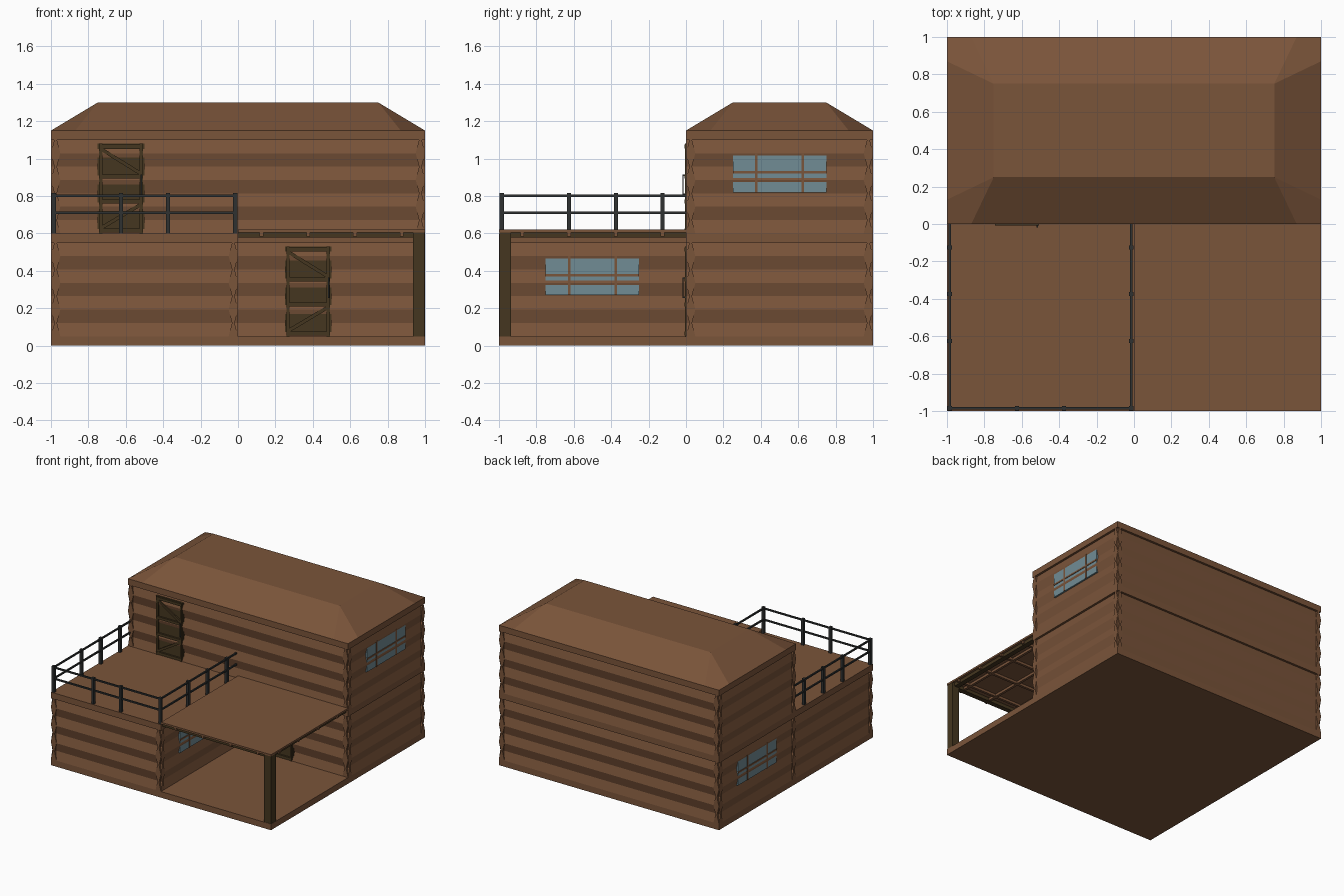
import bpy, bmesh, math
from mathutils import Vector

if "Cube" in bpy.data.objects:
    bpy.data.objects.remove(bpy.data.objects["Cube"])

def material(name, rgb):
    m = bpy.data.materials.new(name)
    m.diffuse_color = (*rgb, 1)
    m.use_nodes = True
    m.node_tree.nodes["Principled BSDF"].inputs["Base Color"].default_value = m.diffuse_color
    return m

BROWN = material("brown timber", (0.195, 0.089, 0.042))
DARK = material("dark wood", (0.060, 0.037, 0.014))
GLASS = material("window glass", (0.165, 0.262, 0.300))
METAL = material("dark metal", (0.028, 0.031, 0.031))

def finish(name, bm, mat):
    bmesh.ops.recalc_face_normals(bm, faces=bm.faces[:])
    me = bpy.data.meshes.new(name)
    bm.to_mesh(me)
    bm.free()
    me.materials.append(mat)
    ob = bpy.data.objects.new(name, me)
    bpy.context.collection.objects.link(ob)
    return ob

def box(name, x, y, z, mat):
    bm = bmesh.new()
    bmesh.ops.create_cube(bm, size=1)
    for v in bm.verts:
        v.co = Vector([(r[0] + r[1]) / 2 + c * (r[1] - r[0]) for r, c in zip((x, y, z), v.co)])
    return finish(name, bm, mat)

def prism(name, profile, offset, mat):
    """Extrude a closed 3D outline along an offset."""
    bm = bmesh.new()
    f = bm.faces.new([bm.verts.new(p) for p in profile])
    r = bmesh.ops.extrude_face_region(bm, geom=[f])
    bmesh.ops.translate(bm, vec=offset, verts=[g for g in r["geom"] if isinstance(g, bmesh.types.BMVert)])
    return finish(name, bm, mat)

def log_wall(name, axis, face, inward, lo, hi, z0):
    """Zigzag plank wall; axis is its running direction."""
    depth = lambda k: 0.018 * (k % 2)
    rows = [(k, z0 + 0.5 * k / 7) for k in range(8)]
    outline = [(face + inward * depth(k), z) for k, z in rows]
    outline += [(face + inward * (0.05 - depth(k)), z) for k, z in reversed(rows)]
    if axis == "x":
        prism(name, [(lo, d, z) for d, z in outline], (hi - lo, 0, 0), BROWN)
    else:
        prism(name, [(d, lo, z) for d, z in outline], (0, hi - lo, 0), BROWN)

# Base slab, floor bands and eaves
box("base_slab", (-1, 1), (-1, 1), (0, 0.05), BROWN)
box("deck_floor", (-1, 0), (-1, 0), (0.55, 0.6), BROWN)
box("upper_floor", (-1, 1), (0, 1), (0.55, 0.6), BROWN)
box("eaves", (-1, 1), (0, 1), (1.1, 1.15), BROWN)

# Walls of the two-storey block and the low front wing
for level, z0 in (("lower", 0.05), ("upper", 0.6)):
    log_wall(level + "_front_wall", "x", 0, 1, -1, 1, z0)
    log_wall(level + "_back_wall", "x", 1, -1, -1, 1, z0)
    log_wall(level + "_left_wall", "y", -1, 1, 0, 1, z0)
    log_wall(level + "_right_wall", "y", 1, -1, 0, 1, z0)
log_wall("wing_front_wall", "x", -1, 1, -1, 0, 0.05)
log_wall("wing_left_wall", "y", -1, 1, -1, 0, 0.05)
log_wall("wing_right_wall", "y", 0, -1, -1, 0, 0.05)

# Hipped roof with a flat top and clipped corner faces
bm = bmesh.new()
V = lambda x, y, z: bm.verts.new((x, 0.5 + y, z))
signs = [(-1, -1), (1, -1), (1, 1), (-1, 1)]
top = [V(0.75 * a, 0.25 * b, 1.3) for a, b in signs]
corner = [V(a, 0.5 * b, 1.15) for a, b in signs]
along_x = [V(0.87 * a, 0.5 * b, 1.15) for a, b in signs]
along_y = [V(a, 0.37 * b, 1.15) for a, b in signs]
bm.faces.new(top)
for i in range(4):
    j = (i + 1) % 4
    edge = along_x if i % 2 == 0 else along_y
    bm.faces.new((edge[i], edge[j], top[j], top[i]))
    pair = (along_x[i], along_y[i]) if i % 2 else (along_y[i], along_x[i])
    bm.faces.new((corner[i], pair[0], top[i], pair[1]))
finish("roof", bm, BROWN)

# Windows: glass plate with brown frame bars
def window(name, x, out, y0, z0):
    def layer(part, depth, y, z, mat):
        box(name + part, tuple(sorted((x - out * 0.03, x - out * depth))), y, z, mat)
    y1, z1 = y0 + 0.5, z0 + 0.21
    layer("_glass", 0.003, (y0, y1), (z0, z1), GLASS)
    for y in (y0 + 0.125, y0 + 0.375):
        layer("_upright", -0.001, (y - 0.007, y + 0.007), (z0, z1), BROWN)
    layer("_crossbar", -0.001, (y0, y1), (z0 + 0.1, z0 + 0.113), BROWN)

window("upper_right_window", 1, 1, 0.25, 0.82)
window("wing_window", 0, 1, -0.75, 0.27)
window("lower_left_window", -1, -1, 0.25, 0.27)

# Plank doors with rails, braces and a bow handle
def door(name, x0, z0):
    x1 = x0 + 0.25
    box(name + "_panel", (x0, x1), (0.006, 0.04), (z0, z0 + 0.48), DARK)
    for z in (0.015, 0.17, 0.305, 0.465):
        box(name + "_rail", (x0 + 0.008, x1 - 0.008), (-0.008, 0.02), (z0 + z - 0.011, z0 + z + 0.011), DARK)
    for x in (x0 + 0.008, x1 - 0.026):
        box(name + "_stile", (x, x + 0.018), (-0.005, 0.02), (z0, z0 + 0.48), DARK)
    for za, zb in ((0.45, 0.32), (0.03, 0.155)):
        prism(name + "_brace", [(x0 + 0.02, -0.006, z0 + za - 0.011), (x1 - 0.02, -0.006, z0 + zb - 0.011),
              (x1 - 0.02, -0.006, z0 + zb + 0.011), (x0 + 0.02, -0.006, z0 + za + 0.011)], (0, 0.02, 0), DARK)
    box(name + "_handle", (x1 - 0.02, x1 - 0.012), (-0.02, -0.014), (z0 + 0.205, z0 + 0.315), METAL)
    for z in (0.205, 0.307):
        box(name + "_handle_mount", (x1 - 0.02, x1 - 0.012), (-0.02, 0.01), (z0 + z, z0 + z + 0.008), METAL)

door("upper_door", -0.75, 0.6)
door("lower_door", 0.25, 0.05)

# Porch roof, joist grid, edge beams and corner post
box("porch_roof", (0, 1), (-1, 0), (0.605, 0.62), BROWN)
for i in range(4):
    c = 0.125 + 0.25 * i
    box("porch_joist_long", (c - 0.01, c + 0.01), (-0.995, 0), (0.585, 0.605), BROWN)
    box("porch_joist_cross", (0, 0.995), (-c - 0.01, -c + 0.01), (0.585, 0.605), BROWN)
for a in (0.02, 0.94):
    box("porch_beam_side", (a, a + 0.04), (-0.98, 0), (0.578, 0.605), DARK)
    box("porch_beam_front", (0, 0.98), (-a - 0.04, -a), (0.578, 0.605), DARK)
box("porch_post", (0.935, 0.998), (-0.998, -0.935), (0.05, 0.605), DARK)

# Deck railing: posts and two rails on three sides
stations = (0.015, 0.375, 0.625, 0.985)
def post(x, y):
    box("railing_post", (x - 0.011, x + 0.011), (y - 0.011, y + 0.011), (0.6, 0.815), METAL)

for s in stations:
    post(-s, -0.985)
for s in (0.125, 0.375, 0.625):
    for x in (-0.985, -0.015):
        post(x, -s)
for z in (0.71, 0.802):
    r = (z - 0.006, z + 0.006)
    box("front_rail", (-0.985, -0.015), (-0.991, -0.979), r, METAL)
    for x in (-0.985, -0.015):
        box("side_rail", (x - 0.006, x + 0.006), (-0.985, 0), r, METAL)
